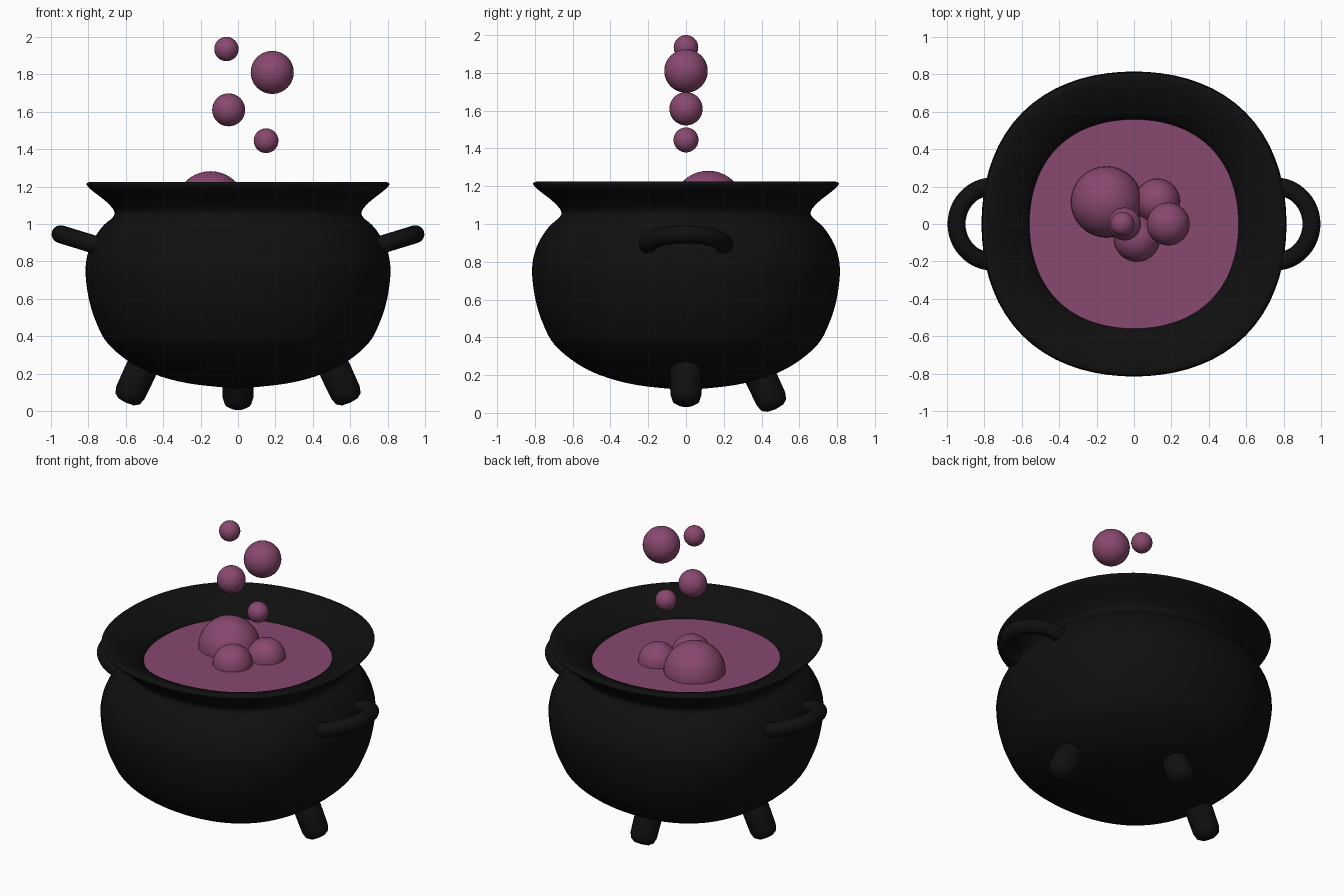
import bpy, bmesh, math
from mathutils import Vector, Matrix

if "Cube" in bpy.data.objects:
    bpy.data.objects.remove(bpy.data.objects["Cube"])


def material(name, rgb):
    m = bpy.data.materials.new(name)
    m.diffuse_color = (*rgb, 1)
    m.use_nodes = True
    m.node_tree.nodes["Principled BSDF"].inputs["Base Color"].default_value = m.diffuse_color
    return m


IRON = material("iron", (0.005, 0.005, 0.005))
BREW = material("brew", (0.25, 0.065, 0.16))


def finish(bm, name, mat):
    bmesh.ops.recalc_face_normals(bm, faces=bm.faces[:])
    me = bpy.data.meshes.new(name)
    bm.to_mesh(me)
    bm.free()
    for p in me.polygons:
        p.use_smooth = True
    me.materials.append(mat)
    ob = bpy.data.objects.new(name, me)
    bpy.context.collection.objects.link(ob)
    return ob


def smooth_path(pts, steps=4):
    """Catmull-Rom curve through the profile points."""
    p = [Vector(q) for q in pts]
    p = [p[0]] + p + [p[-1]]
    out = []
    for i in range(1, len(p) - 2):
        a, b, c, d = p[i - 1:i + 3]
        for k in range(steps):
            t = k / steps
            out.append(0.5 * (2 * b + (c - a) * t + (2 * a - 5 * b + 4 * c - d) * t * t
                              + (3 * b - a - 3 * c + d) * t ** 3))
    return out + [p[-1]]


def lathe(name, profile, mat, square=0.0, seg=72, matrix=Matrix()):
    """Revolve (radius, z) points; square bulges the diagonals slightly."""
    bm = bmesh.new()
    rings = []
    for r, z in profile:
        if r < 1e-5:
            rings.append([bm.verts.new((0, 0, z))] * seg)
            continue
        ring = []
        for i in range(seg):
            a = 2 * math.pi * i / seg
            q = r * (1 + square * (1 - math.cos(4 * a)) / 2)
            ring.append(bm.verts.new((q * math.cos(a), q * math.sin(a), z)))
        rings.append(ring)
    for lo, hi in zip(rings, rings[1:]):
        for i in range(seg):
            j = (i + 1) % seg
            bm.faces.new(list(dict.fromkeys((lo[i], lo[j], hi[j], hi[i]))))
    bm.transform(matrix)
    return finish(bm, name, mat)


# Pot: outer wall, flared rim, inner wall
pot = [(0, .12), (.257, .147), (.444, .196), (.578, .262), (.695, .36), (.754, .465),
       (.797, .6), (.815, .76), (.79, .88), (.73, .98), (.67, 1.035), (.662, 1.07),
       (.705, 1.12), (.775, 1.175), (.808, 1.208), (.8, 1.222), (.76, 1.222),
       (.68, 1.19), (.59, 1.13), (.556, 1.08), (.57, 1.02), (.64, .95), (.7, .85),
       (.715, .75), (.69, .58), (.61, .42), (.45, .3), (.25, .245), (0, .22)]
lathe("cauldron_pot", smooth_path(pot), IRON, square=0.035)

# Liquid surface
lathe("liquid", [(0, 1.09), (.58, 1.09)], BREW, square=0.035)

# Three splayed legs with rounded feet
leg = [(0, 0), (.045, .005), (.072, .023), (.083, .06), (.085, .18), (.08, .3), (0, .31)]
for name, foot in (("left_leg", (-.60, 0, .045)), ("right_leg", (.60, 0, .045)),
                   ("back_leg", (0, .475, .02))):
    foot = Vector(foot)
    out = Vector((foot.x, foot.y, 0)).normalized()
    lean = math.radians(25)
    axis = Vector((0, 0, math.cos(lean))) - out * math.sin(lean)
    rot = Vector((0, 0, 1)).rotation_difference(axis).to_matrix().to_4x4()
    lathe(name, leg, IRON, seg=24, matrix=Matrix.Translation(foot) @ rot)

# Ring handles, tilted upward
for name, side in (("left_handle", -1), ("right_handle", 1)):
    bm = bmesh.new()
    n, m, R, r = 48, 16, .2, .048
    grid = [[bm.verts.new(((R + r * math.cos(v)) * math.cos(u),
                           (R + r * math.cos(v)) * math.sin(u), r * math.sin(v)))
             for v in (2 * math.pi * k / m for k in range(m))]
            for u in (math.radians(-110 + 220 * i / n) for i in range(n + 1))]
    for a, b in zip(grid, grid[1:]):
        for k in range(m):
            bm.faces.new((a[k], b[k], b[(k + 1) % m], a[(k + 1) % m]))
    bm.faces.new(grid[0])
    bm.faces.new(grid[-1])
    turn = Matrix.Rotation(0 if side > 0 else math.pi, 4, 'Z')
    bm.transform(turn @ Matrix.Translation((.757, 0, .887)) @ Matrix.Rotation(math.radians(-17), 4, 'Y'))
    finish(bm, name, IRON)

# Bubbles on the surface and rising above it
bubbles = [(-.147, .118, 1.092, .19), (.125, .122, 1.09, .12), (.015, -.078, 1.09, .123),
           (.15, 0, 1.445, .066), (-.05, 0, 1.61, .088), (.183, 0, 1.81, .115),
           (-.062, 0, 1.935, .065)]
for i, (x, y, z, r) in enumerate(bubbles):
    bm = bmesh.new()
    bmesh.ops.create_uvsphere(bm, u_segments=32, v_segments=20, radius=r,
                              matrix=Matrix.Translation((x, y, z)))
    finish(bm, f"{'surface' if i < 3 else 'rising'}_bubble_{i + 1}", BREW)
